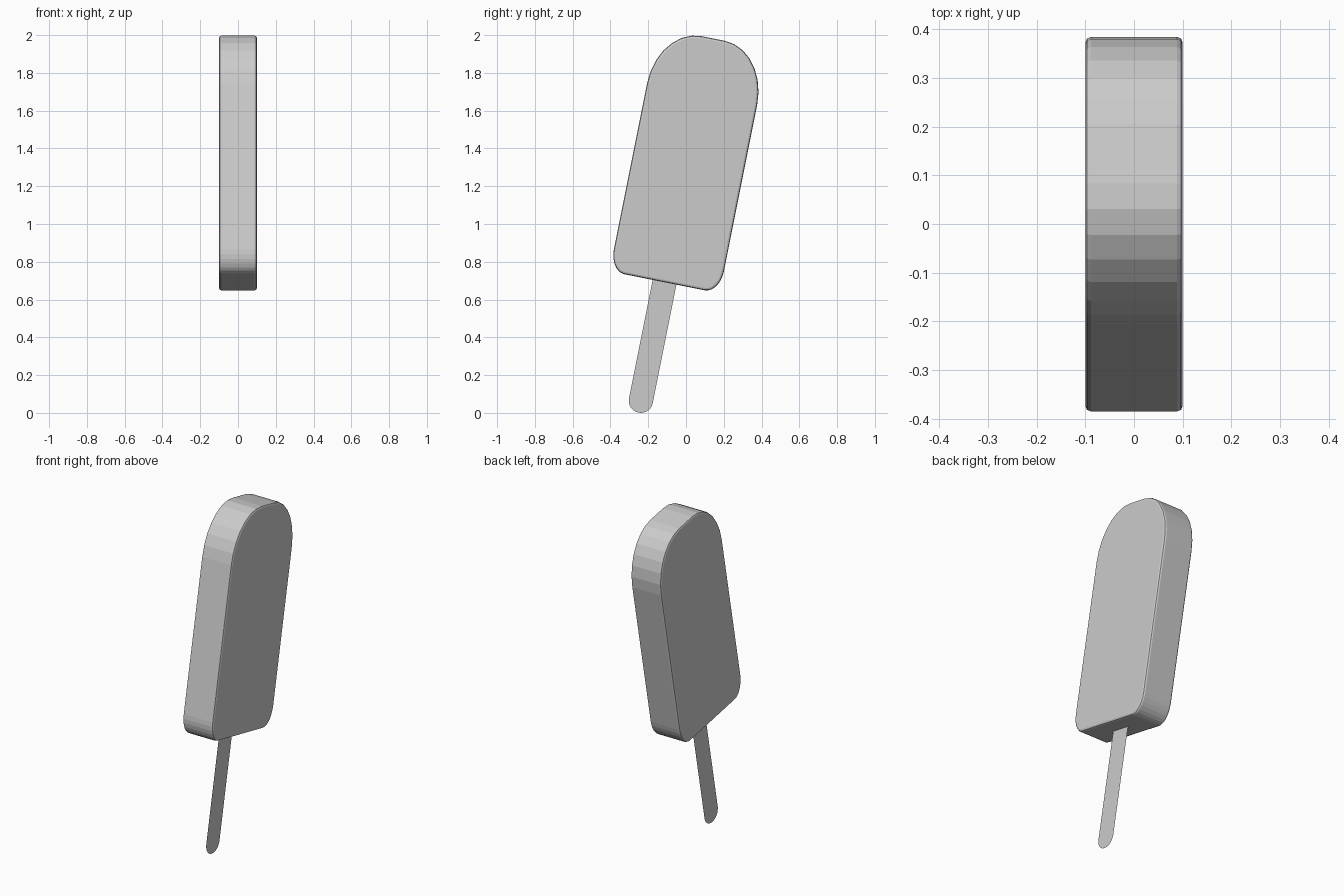
import bpy, bmesh, math

if "Cube" in bpy.data.objects:
    bpy.data.objects.remove(bpy.data.objects["Cube"])

TILT = math.radians(11.3)   # whole model leans towards +y
MID = -0.247                # centre line in the untilted frame


def corner(cu, cv, a, b, start, segs):
    """Quarter ellipse, counter-clockwise from the start angle."""
    pts = []
    for i in range(segs + 1):
        t = math.radians(start + 90 * i / segs)
        pts.append((cu + a * math.cos(t), cv + b * math.sin(t)))
    return pts


def outline(half, bottom, top, low, high, segs):
    """Rounded rectangle; low and high are (a, b) corner radii."""
    (la, lb), (ha, hb) = low, high
    pts = corner(MID + half - ha, top - hb, ha, hb, 0, segs)
    pts += corner(MID - half + ha, top - hb, ha, hb, 90, segs)
    pts += corner(MID - half + la, bottom + lb, la, lb, 180, segs)
    pts += corner(MID + half - la, bottom + lb, la, lb, 270, segs)
    return pts


def make_part(name, pts, thickness=0.0, bevel=0.0):
    bm = bmesh.new()
    verts = [bm.verts.new((thickness / 2, u, v)) for u, v in pts]
    bmesh.ops.remove_doubles(bm, verts=verts, dist=1e-5)
    face = bm.faces.new([v for v in verts if v.is_valid])
    if thickness:
        caps = [face]
        ext = bmesh.ops.extrude_face_region(bm, geom=[face], use_keep_orig=True)
        caps += [g for g in ext["geom"] if isinstance(g, bmesh.types.BMFace)]
        bmesh.ops.translate(bm, vec=(-thickness, 0, 0),
                            verts=[g for g in ext["geom"] if isinstance(g, bmesh.types.BMVert)])
        bmesh.ops.recalc_face_normals(bm, faces=bm.faces)
        rims = list({e for f in caps for e in f.edges})
        bmesh.ops.bevel(bm, geom=rims, offset=bevel, segments=2,
                        profile=0.5, affect='EDGES')
        bmesh.ops.recalc_face_normals(bm, faces=bm.faces)
    mesh = bpy.data.meshes.new(name)
    bm.to_mesh(mesh)
    bm.free()
    obj = bpy.data.objects.new(name, mesh)
    bpy.context.collection.objects.link(obj)
    obj.rotation_euler.x = -TILT
    return obj


# Ice bar: slab with wide rounded top and small rounded bottom corners
make_part("ice_bar",
          outline(0.297, 0.656, 1.972, (0.08, 0.12), (0.235, 0.30), 7),
          thickness=0.2, bevel=0.012)

# Stick: flat strip with a round lower end, running up into the bar
stick = [(MID + 0.064, 0.70), (MID - 0.064, 0.70)]
stick += corner(MID, 0.016, 0.064, 0.064, 180, 7)
stick += corner(MID, 0.016, 0.064, 0.064, 270, 7)
make_part("stick", stick)
